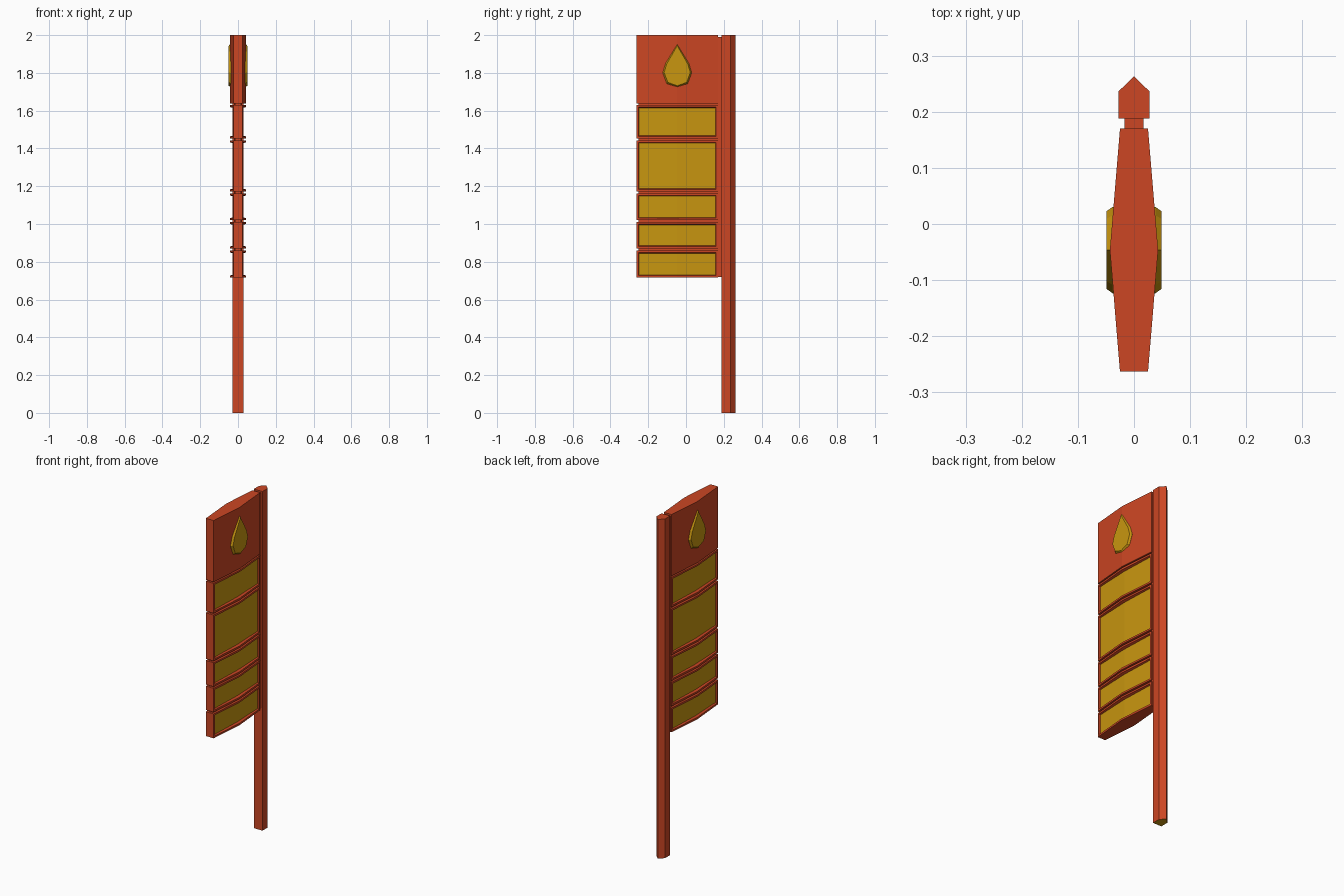
import bpy, bmesh

cube = bpy.data.objects.get("Cube")
if cube:
    bpy.data.objects.remove(cube, do_unlink=True)


def make_material(name, color):
    mat = bpy.data.materials.new(name)
    mat.use_nodes = True
    mat.diffuse_color = color
    mat.node_tree.nodes["Principled BSDF"].inputs["Base Color"].default_value = color
    return mat


RED = make_material("burnt orange", (0.604, 0.061, 0.017, 1))
GOLD = make_material("mustard yellow", (0.578, 0.305, 0.005, 1))

FRONT, BACK = -0.263, 0.17
MID = (FRONT + BACK) / 2


def prism(outline, z0, z1):
    """Extrude an (x, y) outline between two heights."""
    bm = bmesh.new()
    base = bm.faces.new([bm.verts.new((x, y, z0)) for x, y in outline])
    top = bmesh.ops.extrude_face_region(bm, geom=[base], use_keep_orig=True)
    for v in top["geom"]:
        if isinstance(v, bmesh.types.BMVert):
            v.co.z = z1
    bmesh.ops.recalc_face_normals(bm, faces=bm.faces)
    bm.normal_update()
    return bm


def finish(bm, name):
    mesh = bpy.data.meshes.new(name)
    bm.to_mesh(mesh)
    bm.free()
    mesh.materials.append(RED)
    mesh.materials.append(GOLD)
    obj = bpy.data.objects.new(name, mesh)
    bpy.context.collection.objects.link(obj)
    return obj


def lens(edge, middle, trim=0):
    """Six-sided plan of the sign, thickest at its middle."""
    f, b = FRONT + trim, BACK - trim
    return [(-edge, f), (edge, f), (middle, MID), (edge, b), (-edge, b), (-middle, MID)]


# Pointed post with a yellow underside
post = prism([(-0.028, 0.188), (0.028, 0.188), (0.028, 0.236), (0, 0.263), (-0.028, 0.236)], 0, 2)
for f in post.faces:
    f.material_index = int(f.normal.z < -0.9)
finish(post, "post")

# Strip joining sign to post, and the core seen in the gaps
finish(prism([(-0.017, 0.16), (0.017, 0.16), (0.017, 0.19), (-0.017, 0.19)], 0.72, 1.99), "joining_strip")
finish(prism(lens(0.015, 0.022, 0.012), 0.73, 1.7), "sign_core")

# Solid header panel
finish(prism(lens(0.025, 0.043), 1.638, 2), "header_panel")

# Framed rows with sunken yellow panels on both sides
rows = [(1.453, 1.63), (1.172, 1.443), (1.02, 1.162), (0.87, 1.011), (0.716, 0.86)]
for i, (z0, z1) in enumerate(rows):
    bm = prism(lens(0.025, 0.043), z0, z1)
    for side in (-1, 1):
        panel = [f for f in bm.faces if f.normal.x * side > 0.9]
        for width in (0.011, 0.004):
            bmesh.ops.inset_region(bm, faces=panel, thickness=width, use_even_offset=True)
        for v in {v for f in panel for v in f.verts}:
            v.co.x = side * (0.027 if abs(v.co.y - MID) < 0.05 else 0.019)
        for f in panel:
            f.material_index = 1
    finish(bm, f"framed_row_{i + 1}")

# Bevelled drop emblem on each face of the header
half = [(0.0, 1.957), (0.062, 1.85), (0.077, 1.8), (0.055, 1.742), (0.0, 1.722)]
drop = half + [(-y, z) for y, z in half[-2:0:-1]]
CENTRE_Z = 1.82
for side, label in ((-1, "right"), (1, "left")):
    bm = bmesh.new()
    rings = []
    for x, scale in ((0.03, 1), (0.038, 1), (0.049, 0.9)):
        rings.append([bm.verts.new((side * x, MID + y * scale, CENTRE_Z + (z - CENTRE_Z) * scale))
                      for y, z in drop])
    for a, b in zip(rings, rings[1:]):
        for k in range(len(drop)):
            n = (k + 1) % len(drop)
            bm.faces.new((a[k], a[n], b[n], b[k]))
    bm.faces.new(rings[0])
    bm.faces.new(rings[-1])
    bmesh.ops.recalc_face_normals(bm, faces=bm.faces)
    for f in bm.faces:
        f.material_index = 1
    finish(bm, f"drop_emblem_{label}")
